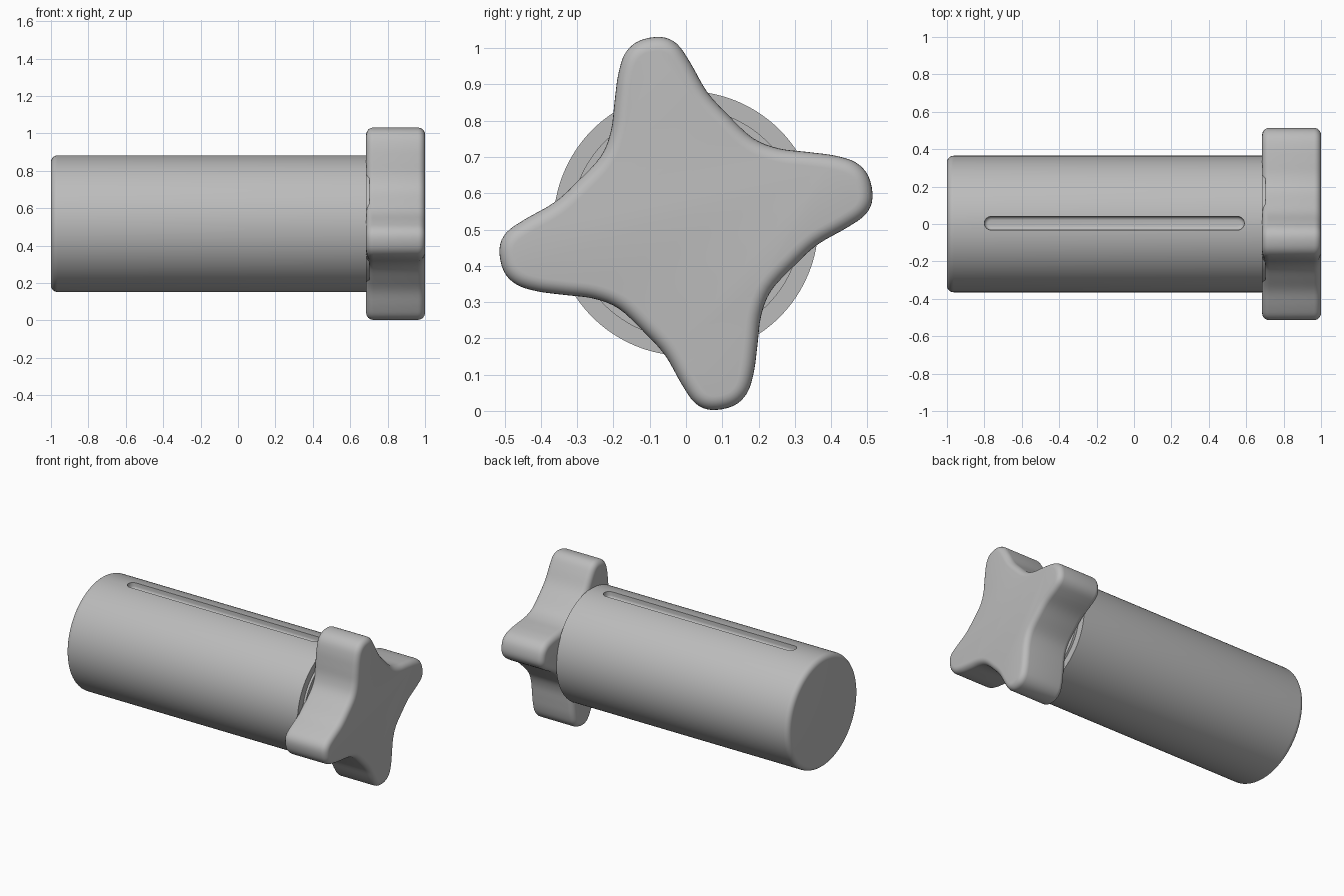
import bpy, bmesh, math
from mathutils import Vector

cube = bpy.data.objects.get("Cube")
if cube:
    bpy.data.objects.remove(cube, do_unlink=True)

CZ = 0.517   # height of the axis
R = 0.365    # tube radius

grey = bpy.data.materials.new("plain_grey")
grey.use_nodes = True
col = (0.5, 0.5, 0.5, 1)
grey.diffuse_color = col
grey.node_tree.nodes["Principled BSDF"].inputs["Base Color"].default_value = col


def finish(name, bm):
    bmesh.ops.recalc_face_normals(bm, faces=bm.faces)
    mesh = bpy.data.meshes.new(name)
    bm.to_mesh(mesh)
    bm.free()
    mesh.materials.append(grey)
    ob = bpy.data.objects.new(name, mesh)
    bpy.context.collection.objects.link(ob)
    return ob


def activate(ob):
    bpy.ops.object.select_all(action='DESELECT')
    ob.select_set(True)
    bpy.context.view_layer.objects.active = ob


def apply_all(ob):
    activate(ob)
    for m in list(ob.modifiers):
        bpy.ops.object.modifier_apply(modifier=m.name)


def smooth(ob, angle=35):
    activate(ob)
    bpy.ops.object.shade_smooth_by_angle(angle=math.radians(angle))


def bevel(ob, width, segments, limit):
    m = ob.modifiers.new("Round", 'BEVEL')
    m.width, m.segments = width, segments
    m.limit_method, m.angle_limit = 'ANGLE', math.radians(limit)


def lathe(name, profile, n=128):
    """Closed solid of (x, radius) rings around the axis."""
    bm = bmesh.new()
    rings = [[bm.verts.new((x, r * math.sin(t), CZ + r * math.cos(t)))
              for t in (2 * math.pi * i / n for i in range(n))] for x, r in profile]
    for a, b in zip(rings, rings[1:]):
        for i in range(n):
            j = (i + 1) % n
            bm.faces.new((a[i], a[j], b[j], b[i]))
    bm.faces.new(rings[0])
    bm.faces.new(rings[-1])
    return finish(name, bm)


def prism(name, outline, direction):
    """Extrude a flat closed outline."""
    bm = bmesh.new()
    face = bm.faces.new([bm.verts.new(p) for p in outline])
    new = bmesh.ops.extrude_face_region(bm, geom=[face])["geom"]
    bmesh.ops.translate(bm, vec=direction,
                        verts=[v for v in new if isinstance(v, bmesh.types.BMVert)])
    return finish(name, bm)


# Main tube with a rounded far end
F = 0.035
arc = [(-1 + F * (1 - math.sin(t)), R - F * (1 - math.cos(t)))
       for t in (math.pi / 2 * (1 - k / 6) for k in range(7))]
body = lathe("tube_body", arc + [(0.688, R)])

# Slot along the top, with round ends and a rounded floor
half, x0, x1 = 0.036, -0.80, 0.59
stadium = []
for cx, start in ((x1 - half, -90), (x0 + half, 90)):
    for k in range(13):
        t = math.radians(start + 15 * k)
        stadium.append((cx + half * math.cos(t), 0.004 + half * math.sin(t), CZ + R - 0.045))
cutter = prism("slot_cutter", stadium, (0, 0, 0.1))
bevel(cutter, 0.02, 4, 60)
apply_all(cutter)
cutter.hide_render = True
cutter.hide_set(True)
m = body.modifiers.new("Slot", 'BOOLEAN')
m.operation, m.solver, m.object = 'DIFFERENCE', 'EXACT', cutter
apply_all(body)
bpy.data.objects.remove(cutter, do_unlink=True)
smooth(body)

# Collar seated between tube and knob
smooth(lathe("collar", [(0.66, 0.318), (0.702, 0.318)]))

# Four-lobed hand knob: one lobe outline turned four times, then smoothed
lobe = [(-0.30, 0.115), (-0.235, 0.185), (-0.207, 0.255), (-0.197, 0.335),
        (-0.187, 0.41), (-0.168, 0.468), (-0.13, 0.503), (-0.07, 0.514),
        (-0.025, 0.495), (0.012, 0.443), (0.058, 0.363)]
pts = []
for q in range(4):
    c, s = round(math.cos(q * math.pi / 2)), round(math.sin(q * math.pi / 2))
    pts += [Vector((c * y + s * z, c * z - s * y)) for y, z in lobe]
outline, n = [], len(pts)
for i in range(n):
    a, b, c, d = (pts[(i + k) % n] for k in (-1, 0, 1, 2))
    for k in range(4):
        t = k / 4
        p = 0.5 * (2 * b + (c - a) * t + (2 * a - 5 * b + 4 * c - d) * t ** 2
                   + (3 * b - a - 3 * c + d) * t ** 3)
        outline.append((0.685, p.x, CZ + p.y))
knob = prism("hand_knob", outline, (0.315, 0, 0))
bevel(knob, 0.038, 6, 60)
apply_all(knob)
smooth(knob)
